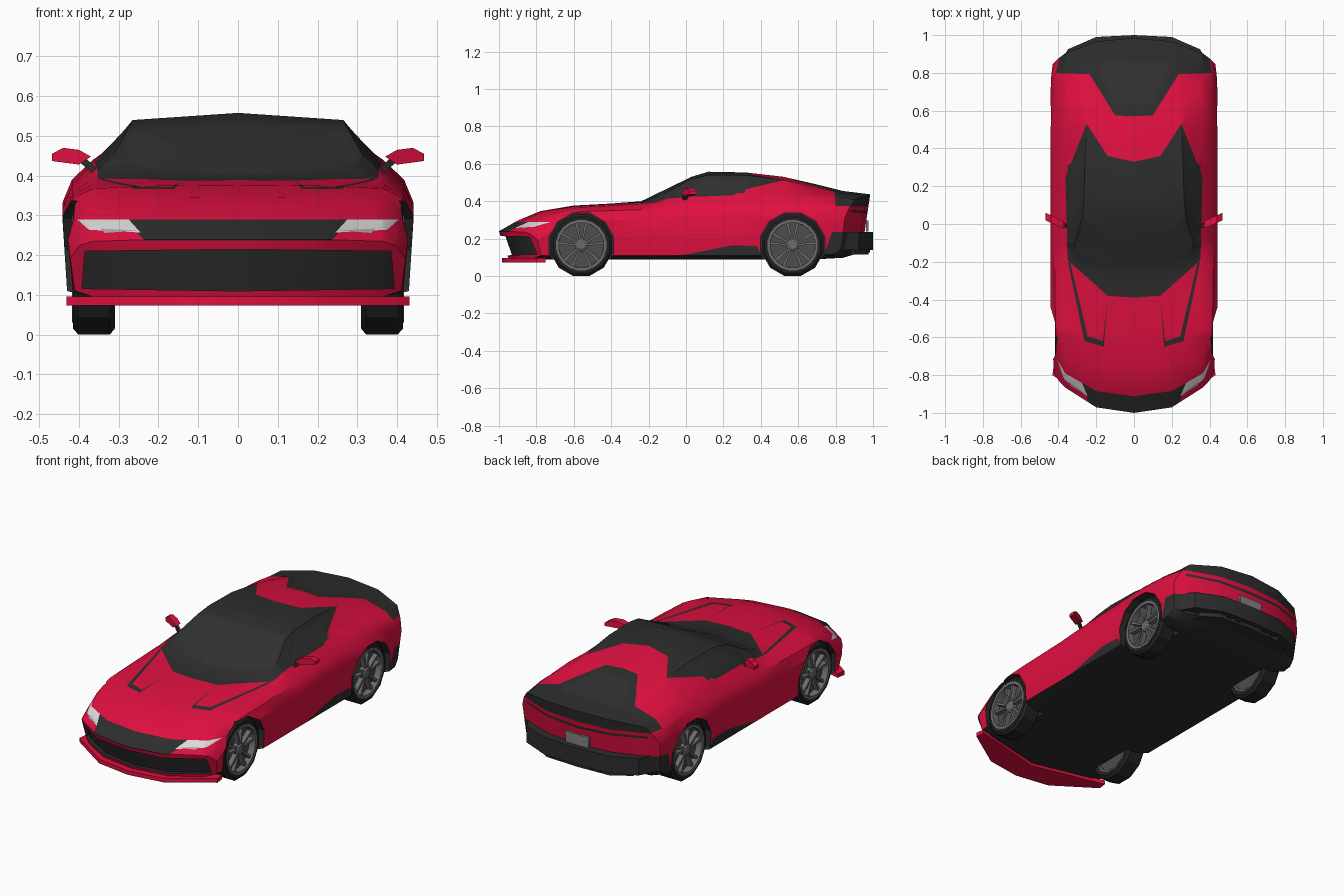
import bpy
import bmesh
from math import sin, cos, pi, radians

default_cube = bpy.data.objects.get("Cube")
if default_cube:
    bpy.data.objects.remove(default_cube, do_unlink=True)


def material(name, red_part, green_part, blue_part):
    mat = bpy.data.materials.new(name)
    mat.use_nodes = True
    mat.diffuse_color = (red_part, green_part, blue_part, 1)
    mat.node_tree.nodes["Principled BSDF"].inputs["Base Color"].default_value = mat.diffuse_color
    return mat


def grey(name, value):
    return material(name, value, value, value)


red = material("red paint", .74, .005, .05)
dark, glass, rubber = grey("dark trim", .026), grey("dark glass", .03), grey("black rubber", .016)
white, silver = grey("headlight white", .7), grey("lamp silver", .4)
rim_grey, back_grey, plate_grey = grey("rim grey", .15), grey("brake grey", .075), grey("plate grey", .22)
BODY_MATS = [red, dark, glass, white, silver]
RED, DARK, GLASS, WHITE, SILVER = range(len(BODY_MATS))


def smooth(obj):
    bpy.ops.object.select_all(action="DESELECT")
    obj.select_set(True)
    bpy.context.view_layer.objects.active = obj
    bpy.ops.object.shade_smooth_by_angle(angle=radians(28))


def add_mesh(name, verts, faces, mats):
    mesh = bpy.data.meshes.new(name)
    mesh.from_pydata(verts, [], faces)
    bm = bmesh.new()
    bm.from_mesh(mesh)
    bmesh.ops.recalc_face_normals(bm, faces=bm.faces)
    bm.to_mesh(mesh)
    bm.free()
    for mat in mats:
        mesh.materials.append(mat)
    obj = bpy.data.objects.new(name, mesh)
    bpy.context.collection.objects.link(obj)
    smooth(obj)
    return obj


def prism(name, loops, lo, hi, mat, axis, shift=tuple):
    """Extrude flat outlines along an axis, all into one object."""
    verts, faces = [], []
    for loop in loops:
        n, base = len(loop), len(verts)
        for h in (lo, hi):
            for a, b in loop:
                p = [a, b]
                p.insert(axis, h)
                verts.append(shift(p))
        faces += [[base + i for i in range(n)], [base + n + i for i in range(n)]]
        faces += [[base + i, base + (i + 1) % n, base + n + (i + 1) % n, base + n + i] for i in range(n)]
    return add_mesh(name, verts, faces, [mat])


def mirrored(half):
    return half + [(-x, y) for x, y in reversed(half) if x > 0]


def lathe(name, profile, side, cy, segs, mats, closed=False):
    """Turn (x, radius) points about a wheel axle."""
    n, verts, faces = len(profile), [], []
    for j in range(segs):
        a, k = (j + .5) * 2 * pi / segs, (j + 1) % segs
        verts += [(side * x, cy + r * sin(a), AXLE_Z - r * cos(a)) for x, r in profile]
        for i in range(n if closed else n - 1):
            m = (i + 1) % n
            faces.append([j * n + i, j * n + m, k * n + m, k * n + i])
    if not closed:
        faces += [[j * n + i for j in range(segs)] for i in (0, n - 1)]
    return add_mesh(name, verts, faces, mats)


def paint(bm, pts, axes, mat, test):
    """Cut a mirrored outline into the skin and colour the faces within it."""
    a, b = axes
    us, vs = zip(*pts)
    edges = list(zip(pts, pts[1:] + pts[:1]))

    def near(f):
        fu = [abs(v.co[a]) if a == 0 else v.co[a] for v in f.verts]
        fv = [v.co[b] for v in f.verts]
        return (min(fu) < max(us) and max(fu) > min(us) and min(fv) < max(vs)
                and max(fv) > min(vs) and test(f.calc_center_median()))

    def inside(f):
        c = f.calc_center_median()
        u, v = (abs(c[a]) if a == 0 else c[a]), c[b]
        hits = [p for p, q in edges if (p[1] > v) != (q[1] > v)
                and u < (q[0] - p[0]) * (v - p[1]) / (q[1] - p[1]) + p[0]]
        return len(hits) % 2 == 1

    for p, q in edges:
        if a == 0 and p[0] == q[0] == 0:
            continue
        for s in ((1, -1) if a == 0 else (1,)):
            co, no = [0, 0, 0], [0, 0, 0]
            co[a], co[b] = s * p[0], p[1]
            no[a], no[b] = s * (q[1] - p[1]), p[0] - q[0]
            faces = [f for f in bm.faces if near(f) and (a or f.calc_center_median().x * s > 0)]
            parts = {e for f in faces for e in f.edges} | {v for f in faces for v in f.verts}
            bmesh.ops.bisect_plane(bm, geom=list(parts) + faces, dist=1e-5, plane_co=co, plane_no=no)
    done = [f for f in bm.faces if near(f) and inside(f)]
    for f in done:
        f.material_index = mat
    return done


# Body skin stations: y, shoulder height, deck height, roof edge x and z, crown height
STATIONS = [
    (-1, .225, .235, .2, .24, .24), (-.9, .265, .288, .2, .295, .297), (-.78, .31, .335, .2, .345, .347),
    (-.6, .345, .368, .2, .375, .377), (-.4, .35, .377, .2, .386, .388), (-.24, .355, .387, .25, .394, .4),
    (-.1, .36, .403, .315, .45, .468), (.03, .37, .415, .275, .52, .531), (.12, .375, .42, .265, .54, .558),
    (.32, .38, .433, .26, .54, .554), (.52, .39, .44, .25, .515, .531), (.7, .385, .43, .24, .475, .49),
    (.84, .375, .415, .22, .445, .455), (.985, .36, .41, .2, .43, .437)]
verts, faces = [], []
for y, zs, ze, xr, zr, zt in STATIONS:
    bow = max(0, -.2 - .4 * y) - max(0, .5 * y - .375)
    w, zb = .43 - abs(bow) / 10, .09 + max(0, .2 * (y - .8))
    lean = .35 if y == -1 else -.15 if y == .985 else 0
    half = [(0, zb), (.2, zb), (.35, zb), (w, zb + .02), (w + .012, .85 * zs), (w - .012, zs),
            (.365, ze), (xr, zr), (0, zt)]
    for x, z in half + [(-x, z) for x, z in half[7:0:-1]]:
        verts.append((x, y + bow * (abs(x) / .43) ** 2.5 + lean * (zt - z), z))
N, last = 16, len(STATIONS) - 1
for s in range(last):
    for i in range(N):
        j = (i + 1) % N
        faces.append([s * N + i, s * N + j, s * N + N + j, s * N + N + i])
for base in (0, last * N):
    for cap in ((0, 1, 7, 8), (1, 2, 6, 7), (2, 3, 4, 5, 6)):
        faces += [[base + i for i in cap], [base + (N - i) % N for i in cap]]
body = add_mesh("body", verts, faces, BODY_MATS)

bm = bmesh.new()
bm.from_mesh(body.data)
# Recessed front grille
grille = paint(bm, [(0, .215), (.385, .21), (.393, .116), (0, .11)], (0, 2), DARK,
               lambda c: c.y < -.7 and c.z > .1)
moved = bmesh.ops.extrude_face_region(bm, geom=grille)["geom"]
bmesh.ops.delete(bm, geom=[f for f in grille if f.is_valid], context="FACES")
for v in [g for g in moved if isinstance(g, bmesh.types.BMVert)]:
    v.co.y += .025
    for f in v.link_faces:
        f.material_index = DARK


def at_nose(c):
    return c.y < -.6 and c.z > .18


def on_top(c):
    return c.z > .37


# Nose band and headlights
paint(bm, [(0, .237), (.235, .237), (.285, .29), (0, .29)], (0, 2), DARK, at_nose)
paint(bm, [(.275, .29), (.405, .29), (.375, .264), (.245, .257)], (0, 2), WHITE, at_nose)
paint(bm, [(.25, .262), (.345, .267), (.335, .256)], (0, 2), SILVER, at_nose)
# Bonnet vents
paint(bm, [(.35, -.2), (.262, -.62), (.16, -.65), (.14, -.4), (.165, -.62), (.245, -.595), (.338, -.2)],
      (0, 1), DARK, lambda c: c.z > .32)
# Cabin, windscreen and side windows
paint(bm, [(0, -.39), (.14, -.38), (.352, -.19), (.362, .25), (.25, .53), (.14, .36), (0, .33)],
      (0, 1), DARK, on_top)
paint(bm, [(0, -.235), (.17, -.205), (.31, -.14), (.25, .06), (0, .045)], (0, 1), GLASS, on_top)
paint(bm, [(-.02, .43), (.1, .515), (.35, .52), (.31, .445)], (1, 2), GLASS,
      lambda c: abs(c.x) > .27 and c.z > .41)
# Tail lid with engine window, and light strip
paint(bm, [(.79, .5), (.8, .375), (1.1, .368), (1.1, .5)], (1, 2), DARK, lambda c: c.y > .7 and c.z > .2)
paint(bm, [(0, .57), (.1, .575), (.24, .8), (0, .8)], (0, 1), DARK, on_top)
paint(bm, [(0, .64), (.1, .64), (.185, .82), (.18, .86), (0, .86)], (0, 1), GLASS, on_top)
paint(bm, [(0, .33), (.38, .342), (.38, .354), (0, .345)], (0, 2), DARK, lambda c: c.y > .86 and c.z > .2)
# Sills, rear lower flanks and floor
paint(bm, [(-.4, .07), (-.2, .103), (0, .115), (.25, .165), (.38, .16), (.42, .07)], (1, 2), DARK,
      lambda c: abs(c.x) > .36 and c.z < .25)
paint(bm, [(.7, 0), (.78, .235), (1.1, .235), (1.1, 0)], (1, 2), DARK, lambda c: c.y > .6 and c.z < .33)
bm.normal_update()
for f in bm.faces:
    if f.normal.z < -.6 and f.calc_center_median().z < .16:
        f.material_index = DARK
bmesh.ops.triangulate(bm, faces=bm.faces)
bm.to_mesh(body.data)
bm.free()

# Wheels and wheel arches
AXLE_Z = .165
spoke = [(-.005, .03), (.005, .03), (.008, .124), (-.008, .124)]
for side, side_name in ((1, "left"), (-1, "right")):
    for cy, end in ((-.56, "front"), (.57, "rear")):
        label = end + "_" + side_name
        cutter = lathe("arch_cutter", [(.295, .178), (.5, .178)], side, cy, 12, BODY_MATS)
        for f in cutter.data.polygons:
            f.material_index = DARK
        bpy.context.view_layer.objects.active = body
        mod = body.modifiers.new("arch", "BOOLEAN")
        mod.operation, mod.solver, mod.object = "DIFFERENCE", "EXACT", cutter
        bpy.ops.object.modifier_apply(modifier=mod.name)
        bpy.data.objects.remove(cutter, do_unlink=True)
        lathe("tyre_" + label, [(.31, .132), (.31, .155), (.322, .17), (.402, .17), (.415, .155), (.415, .132)],
              side, cy, 12, [rubber], True)
        lathe("rim_" + label, [(.313, .12), (.313, .136), (.417, .136), (.417, .121)], side, cy, 20, [rim_grey], True)
        lathe("brake_" + label, [(.33, .121), (.38, .121)], side, cy, 20, [back_grey])
        lathe("hub_" + label, [(.37, .036), (.4, .036), (.41, .022)], side, cy, 10, [rim_grey])
        turns = [i * 2 * pi / 5 + d for i in range(5) for d in (-.22, .22)]
        prism("spokes_" + label, [[(cy + u * cos(t) - r * sin(t), AXLE_Z + u * sin(t) + r * cos(t))
              for u, r in spoke] for t in turns], side * .378, side * .407, rim_grey, 0)

    # Door mirrors
    def sweep(p):
        return p[0], p[1] + (abs(p[0]) - .37) * .45, p[2]
    pod = [(.37, .448), (.4, .465), (.44, .47), (.468, .455), (.468, .437), (.4, .428)]
    arm = [(.34, .405), (.355, .395), (.4, .436), (.385, .446)]
    prism("mirror_" + side_name, [[(side * x, z) for x, z in pod]], -.025, .015, red, 1, sweep)
    prism("mirror_arm_" + side_name, [[(side * x, z) for x, z in arm]], -.015, .005, dark, 1, sweep)
    # Exhausts
    prism("exhaust_" + side_name, [[(side * (c + .024 * cos(i * pi / 4)), .145 + .018 * sin(i * pi / 4))
          for i in range(8)] for c in (.09, .145)], .9, .985, rubber, 1)
smooth(body)

# Front splitter, rear bumper, diffuser and number plate
prism("splitter", [mirrored([(0, -.985), (.2, -.955), (.432, -.8), (.425, -.75), (0, -.85)])], .073, .096, red, 2)
prism("rear_bumper", [mirrored([(0, 1), (.2, .99), (.35, .925), (.425, .79), (0, .8)])], .14, .235, dark, 2)
prism("diffuser", [mirrored([(0, .975), (.2, .965), (.3, .9), (.3, .78), (0, .78)])], .115, .145, dark, 2)
prism("number_plate", [[(-.07, .238), (.07, .238), (.075, .298), (-.075, .298)]], .962, .975, plate_grey, 1)
